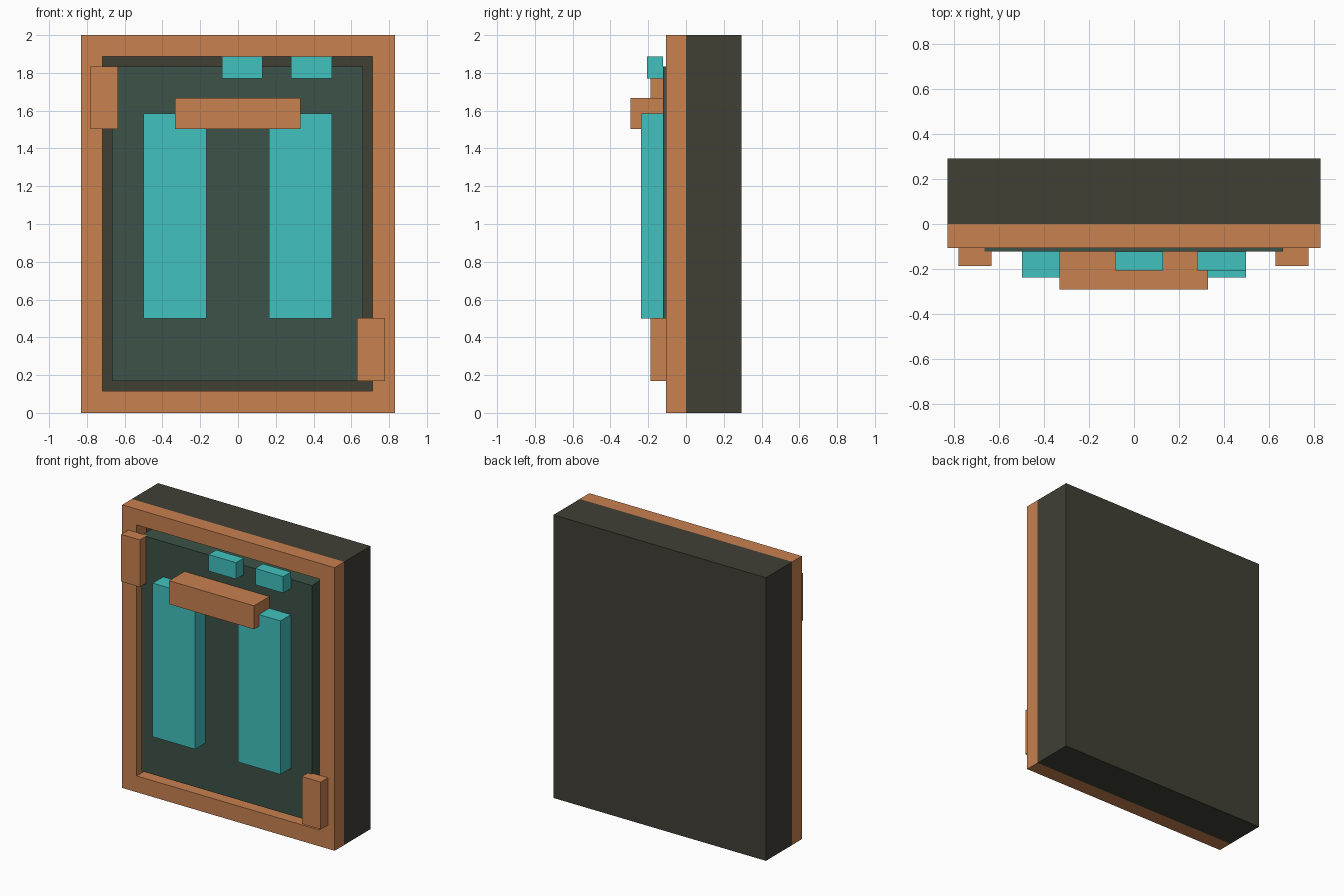
import bpy, bmesh

if "Cube" in bpy.data.objects:
    bpy.data.objects.remove(bpy.data.objects["Cube"])


def material(name, rgb):
    m = bpy.data.materials.new(name)
    m.diffuse_color = (*rgb, 1.0)
    m.use_nodes = True
    m.node_tree.nodes["Principled BSDF"].inputs["Base Color"].default_value = m.diffuse_color
    return m


ORANGE = material("copper_orange", (0.58, 0.22, 0.08))
DARK = material("dark_olive", (0.052, 0.050, 0.036))
GREEN = material("deep_green", (0.045, 0.085, 0.063))
TEAL = material("bright_teal", (0.053, 0.54, 0.52))


def finish(name, bm, mat):
    bmesh.ops.recalc_face_normals(bm, faces=bm.faces)
    me = bpy.data.meshes.new(name)
    bm.to_mesh(me)
    bm.free()
    me.materials.append(mat)
    ob = bpy.data.objects.new(name, me)
    bpy.context.collection.objects.link(ob)
    return ob


def box(name, mat, x, y, z):
    """Box spanning the (low, high) range on each axis."""
    bm = bmesh.new()
    bmesh.ops.create_cube(bm, size=1.0)
    for v in bm.verts:
        for i, (lo, hi) in enumerate((x, y, z)):
            v.co[i] = lo if v.co[i] < 0 else hi
    return finish(name, bm, mat)


def ring(name, mat, outer, inner, y):
    """Rectangular frame; outer and inner are (x0, x1, z0, z1)."""
    bm = bmesh.new()

    def loop(r, depth):
        return [bm.verts.new((r[a], depth, r[b]))
                for a, b in ((0, 2), (1, 2), (1, 3), (0, 3))]

    loops = [loop(outer, y[0]), loop(inner, y[0]),
             loop(inner, y[1]), loop(outer, y[1])]
    for k in range(4):
        a, b = loops[k], loops[(k + 1) % 4]
        for i in range(4):
            j = (i + 1) % 4
            bm.faces.new((a[i], a[j], b[j], b[i]))
    return finish(name, bm, mat)


# Rear slab and raised border
box("back_slab", DARK, (-0.83, 0.83), (0, 0.293), (0, 2))
ring("border_frame", ORANGE, (-0.83, 0.83, 0, 2),
     (-0.717, 0.713, 0.115, 1.888), (-0.107, 0))

# Inset panel
PANEL_Y = -0.122
box("inset_panel", GREEN, (-0.667, 0.663), (PANEL_Y, 0), (0.168, 1.835))

# Tall bars and the crosspiece
for side, x in (("left", (-0.5, -0.168)), ("right", (0.165, 0.498))):
    box(side + "_tall_bar", TEAL, x, (-0.238, PANEL_Y), (0.5, 1.585))
box("crosspiece", ORANGE, (-0.333, 0.33), (-0.293, PANEL_Y), (1.502, 1.668))

# Small blocks along the top
for side, x in (("left", (-0.085, 0.13)), ("right", (0.28, 0.498))):
    box(side + "_small_block", TEAL, x, (-0.207, PANEL_Y), (1.77, 1.886))

# Corner clips
box("upper_left_clip", ORANGE, (-0.782, -0.635), (-0.188, -0.107), (1.502, 1.835))
box("lower_right_clip", ORANGE, (0.63, 0.778), (-0.188, -0.107), (0.168, 0.502))
